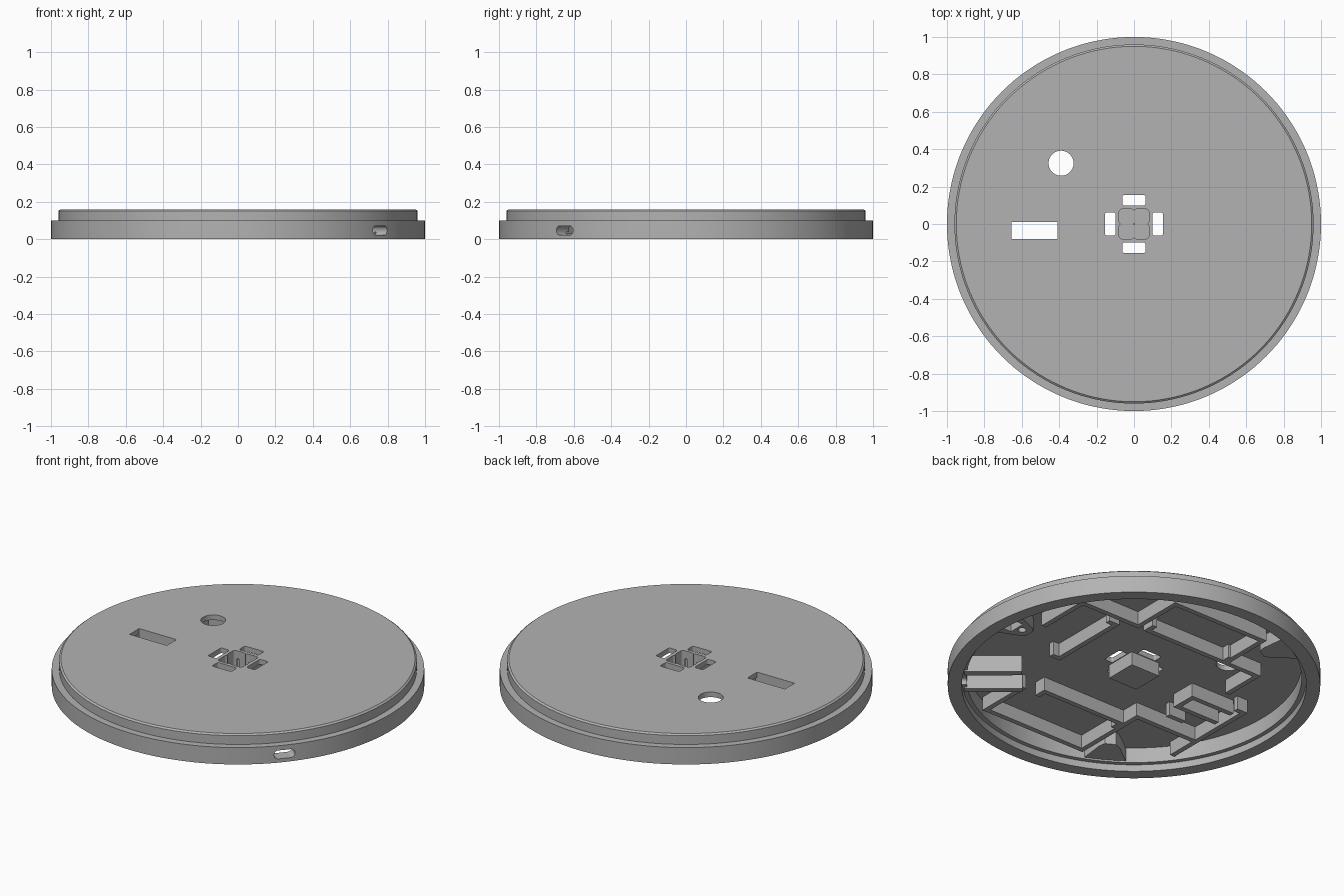
import bpy, bmesh, math
from mathutils import Matrix, Vector

old = bpy.data.objects.get("Cube")
if old:
    bpy.data.objects.remove(old)

grey = bpy.data.materials.new("matte grey")
grey.use_nodes = True
COLOUR = (0.45, 0.45, 0.45, 1)
grey.diffuse_color = COLOUR
grey.node_tree.nodes["Principled BSDF"].inputs["Base Color"].default_value = COLOUR

CEILING, RIB_LOW, RIB_TOP = 0.13, 0.05, 0.14


def finish(bm, name):
    bmesh.ops.recalc_face_normals(bm, faces=bm.faces)
    mesh = bpy.data.meshes.new(name)
    bm.to_mesh(mesh)
    bm.free()
    obj = bpy.data.objects.new(name, mesh)
    bpy.context.collection.objects.link(obj)
    mesh.materials.append(grey)
    return obj


def prism(name, outline, low, high, matrix=Matrix()):
    """Extrude a flat outline from low to high."""
    bm = bmesh.new()
    face = bm.faces.new([bm.verts.new((x, y, low)) for x, y in outline])
    moved = bmesh.ops.extrude_face_region(bm, geom=[face])["geom"]
    verts = [v for v in moved if isinstance(v, bmesh.types.BMVert)]
    bmesh.ops.translate(bm, verts=verts, vec=(0, 0, high - low))
    bm.transform(matrix)
    return finish(bm, name)


def rounded(cx, cy, w, h, r, steps=5):
    """Outline of a rectangle with rounded corners."""
    pts = []
    for k, (sx, sy) in enumerate([(1, 1), (-1, 1), (-1, -1), (1, -1)]):
        for i in range(steps + 1):
            a = math.pi / 2 * (k + i / steps)
            pts.append((cx + sx * (w / 2 - r) + r * math.cos(a),
                        cy + sy * (h / 2 - r) + r * math.sin(a)))
    return pts


def circle(cx, cy, r, n=40):
    return [(cx + r * math.cos(2 * math.pi * i / n), cy + r * math.sin(2 * math.pi * i / n))
            for i in range(n)]


def box(name, x0, x1, y0, y1, low=RIB_LOW, high=RIB_TOP, matrix=Matrix()):
    return prism(name, [(x0, y0), (x1, y0), (x1, y1), (x0, y1)], low, high, matrix)


def cut(target, cutter):
    """Subtract the cutter and remove it."""
    cutter.hide_render = True
    mod = target.modifiers.new("cut", "BOOLEAN")
    mod.operation, mod.solver, mod.object = "DIFFERENCE", "EXACT", cutter
    bpy.context.view_layer.objects.active = target
    bpy.ops.object.modifier_apply(modifier=mod.name)
    bpy.data.objects.remove(cutter)


def turn(angle):
    return Matrix.Rotation(math.radians(angle), 4, "Z")


# Lathed cover: stepped rim, chamfered top edge, hollow underside
profile = [(0, 0.16), (0.95, 0.16), (0.96, 0.152), (0.96, 0.1), (1, 0.1), (1, 0),
           (0.925, 0), (0.925, 0.04), (0.9, 0.04), (0.9, CEILING), (0, CEILING)]
bm = bmesh.new()
verts = [bm.verts.new((r, 0, z)) for r, z in profile]
edges = [bm.edges.new(pair) for pair in zip(verts, verts[1:])]
bmesh.ops.spin(bm, geom=verts + edges, axis=(0, 0, 1), cent=(0, 0, 0),
               angle=2 * math.pi, steps=144)
bmesh.ops.remove_doubles(bm, verts=bm.verts, dist=0.0001)
cover = finish(bm, "round_cover")

# Openings in the top plate
cut(cover, prism("round_hole", circle(-0.39, 0.325, 0.067), 0.1, 0.2))
cut(cover, box("window", -0.655, -0.41, -0.08, 0.01, 0.1, 0.2))
for k in range(4):
    cut(cover, prism("vent", rounded(0.127, 0, 0.055, 0.125, 0.01), 0.1, 0.2, turn(90 * k)))

# Socket opening through the side wall
SOCKET = -40.5
upright = Matrix(((0, 0, 1, 0), (1, 0, 0, 0), (0, 1, 0, 0), (0, 0, 0, 1)))
cut(cover, prism("socket_opening", rounded(0, 0.047, 0.115, 0.05, 0.022),
                 0.8, 1.1, turn(SOCKET) @ upright))

# Central cup with a four-lobed pocket
cup = box("centre_cup", -0.095, 0.095, -0.095, 0.095)
for sx in (-1, 1):
    for sy in (-1, 1):
        for part in (cover, cup):
            cut(part, prism("lobe", rounded(sx * 0.039, sy * 0.039, 0.082, 0.082, 0.018),
                            0.065, 0.2))

# Three screw lugs on the inner wall
for k in range(3):
    lug = prism("screw_lug", [(0.73, -0.03), (0.76, -0.055), (0.91, -0.12),
                              (0.91, 0.12), (0.76, 0.055), (0.73, 0.03)],
                RIB_LOW, RIB_TOP, turn(120 * k))
    cut(lug, prism("screw_hole", circle(0.785, 0, 0.022, 20), 0, 0.12, turn(120 * k)))
    cut(lug, box("lug_recess", 0.82, 0.88, -0.05, 0.05, 0, 0.12, turn(120 * k)))

# Rails that hold the socket board
for y in (-0.1, 0.08):
    box("socket_rail", 0.6, 0.91, y - 0.02, y + 0.02, 0.03, RIB_TOP, turn(SOCKET))
box("socket_stop", 0.62, 0.91, -0.025, -0.005, 0.08, RIB_TOP, turn(SOCKET))

# Inner ribs with hooked ends
T = 0.03
for s in (-1, 1):
    box("long_rib", -0.28, 0.28, s * 0.43 - T / 2, s * 0.43 + T / 2)
    for x in (-0.28, 0.25):
        lo, hi = sorted((s * 0.43, s * 0.49))
        box("rib_hook", x, x + T, lo, hi)
box("side_rib", 0.42, 0.42 + T, -0.12, 0.38)
for y in (-0.12, 0.35):
    box("rib_hook", 0.42, 0.49, y, y + T)

# Compartment walls, each given as a start and end point
walls = [((-0.28, 0.74), (0.33, 0.74)), ((0.33, 0.43), (0.33, 0.74)),
         ((-0.28, 0.43), (-0.28, 0.74)), ((0.33, 0.43), (0.72, 0.43)),
         ((0.72, 0.12), (0.72, 0.43)), ((-0.29, -0.78), (0.38, -0.78)),
         ((0.38, -0.78), (0.38, -0.48)), ((-0.29, -0.78), (-0.29, -0.32)),
         ((-0.68, -0.32), (-0.29, -0.32)), ((-0.7, -0.5), (-0.7, 0.08)),
         ((-0.7, 0.08), (-0.66, 0.08)), ((-0.5, 0.43), (-0.28, 0.43)),
         ((-0.5, 0.2), (-0.5, 0.43)), ((-0.5, -0.2), (-0.42, -0.2))]
for a, b in walls:
    a, b = Vector(a), Vector(b)
    h = T / 2
    box("compartment_wall", min(a.x, b.x) - h, max(a.x, b.x) + h,
        min(a.y, b.y) - h, max(a.y, b.y) + h)

# Frame around the window
for y in (-0.11, 0.015):
    box("window_frame_side", -0.66, -0.37, y, y + T)
box("window_frame_end", -0.4, -0.37, -0.11, 0.045)

# Smooth rounded walls, sharp edges kept
for obj in bpy.context.collection.objects:
    if obj.type == "MESH" and grey.name in obj.data.materials:
        bpy.ops.object.select_all(action="DESELECT")
        obj.select_set(True)
        bpy.context.view_layer.objects.active = obj
        bpy.ops.object.shade_smooth_by_angle(angle=math.radians(30))
